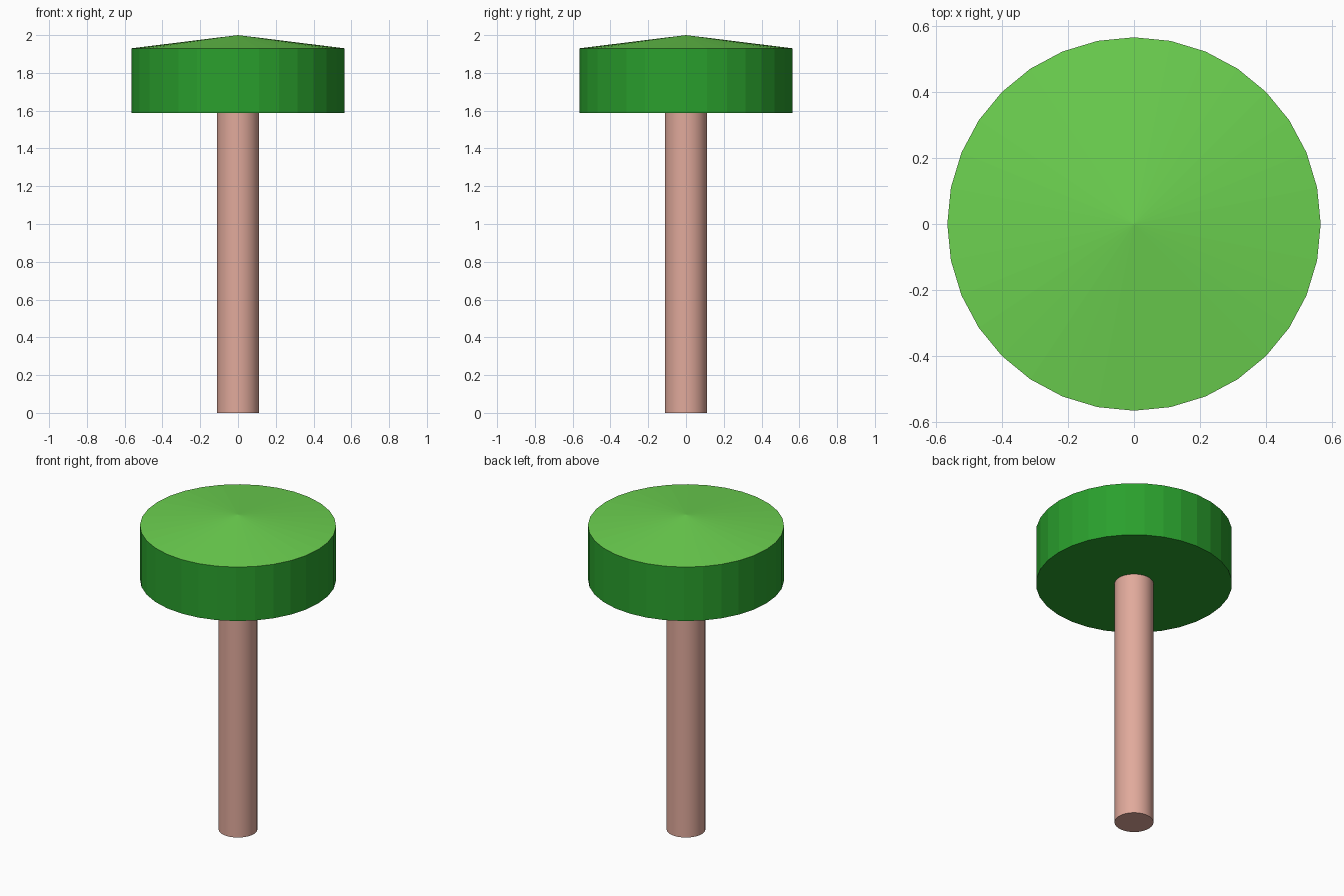
import bpy
import math

if "Cube" in bpy.data.objects:
    bpy.data.objects.remove(bpy.data.objects["Cube"])

SIDES = 32


def material(name, rgb):
    mat = bpy.data.materials.new(name)
    mat.diffuse_color = (*rgb, 1.0)
    mat.use_nodes = True
    mat.node_tree.nodes["Principled BSDF"].inputs["Base Color"].default_value = mat.diffuse_color
    return mat


def cylinder(name, radius, z0, z1, mat):
    bpy.ops.mesh.primitive_cylinder_add(
        vertices=SIDES, radius=radius, depth=z1 - z0, location=(0, 0, (z0 + z1) / 2))
    obj = bpy.context.object
    obj.name = name
    obj.data.materials.append(mat)
    return obj


bark = material("bark", (0.75, 0.40, 0.33))
leaf_dark = material("leaf_dark", (0.023, 0.35, 0.026))
leaf_light = material("leaf_light", (0.15, 0.64, 0.08))

# Trunk: slim round post with smooth sides
trunk = cylinder("trunk", 0.112, 0.0, 1.587, bark)
bpy.ops.object.shade_smooth_by_angle(angle=math.radians(30))

# Crown: flat-shaded drum whose top is raised to a shallow point
crown = cylinder("crown", 0.565, 1.587, 1.93, leaf_dark)
crown.data.materials.append(leaf_light)
bpy.ops.object.mode_set(mode='OBJECT')

import bmesh
bm = bmesh.new()
bm.from_mesh(crown.data)
bm.faces.ensure_lookup_table()
top = max(bm.faces, key=lambda f: f.calc_center_median().z)
fan = bmesh.ops.poke(bm, faces=[top])
fan["verts"][0].co.z += 0.07
for face in fan["faces"]:
    face.material_index = 1
bm.normal_update()
bm.to_mesh(crown.data)
bm.free()
